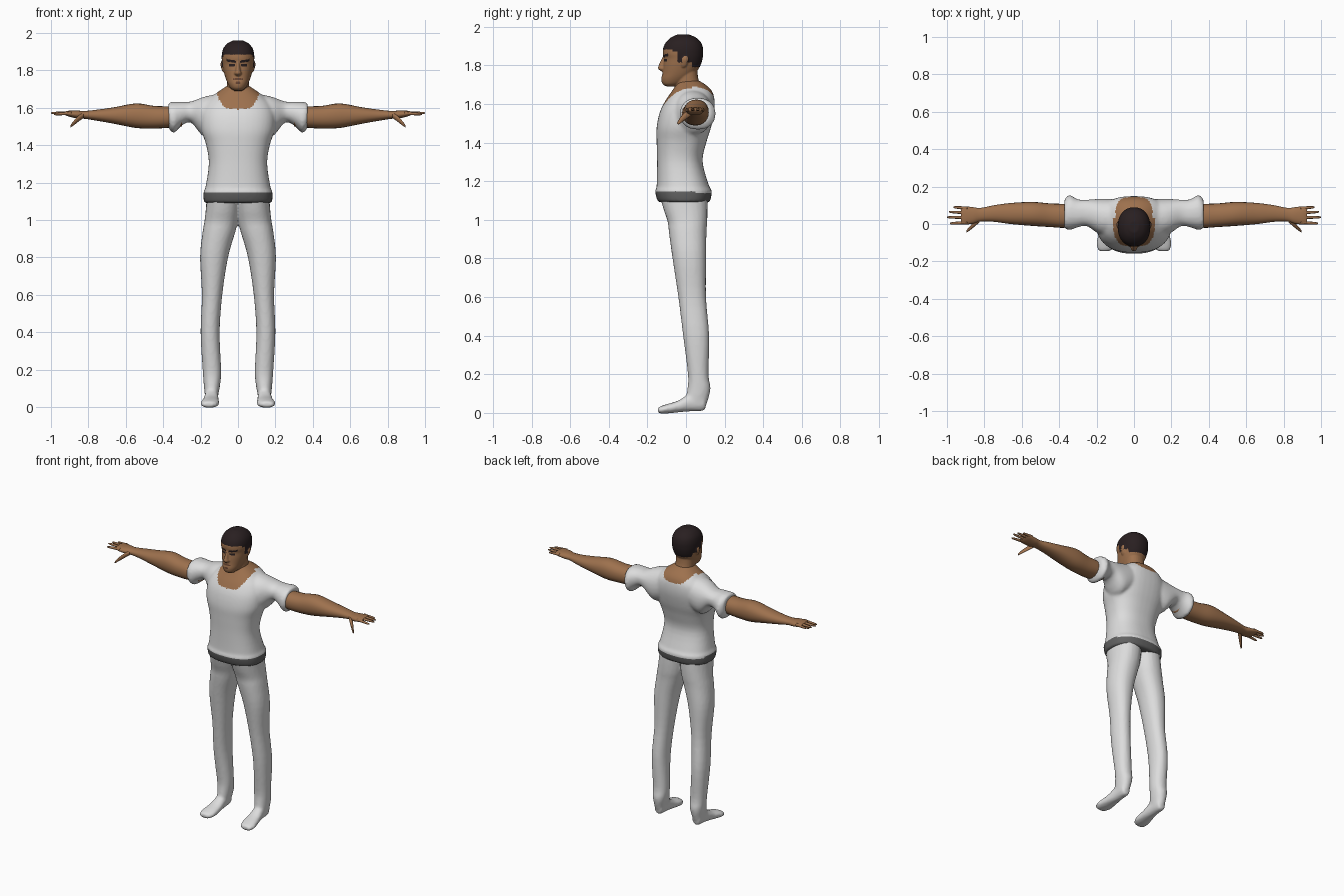
import bpy, bmesh, math

def material(name, rgb):
    m = bpy.data.materials.new(name)
    m.diffuse_color = (*rgb, 1)
    return m

CLOTH = material("white cloth", (0.72, 0.72, 0.72))
BELT = material("grey belt", (0.12, 0.12, 0.12))
SKIN = material("brown skin", (0.34, 0.165, 0.075))
HAIR = material("dark hair", (0.022, 0.014, 0.015))
LIPS = material("dark lips", (0.13, 0.055, 0.03))

def smooth_rows(rows, steps):
    """Catmull-Rom interpolation of cross-section rows."""
    out = []
    for i in range(len(rows) - 1):
        p0, p1 = rows[max(i - 1, 0)], rows[i]
        p2, p3 = rows[i + 1], rows[min(i + 2, len(rows) - 1)]
        for s in range(steps):
            t = s / steps
            out.append([0.5 * (2*b + (c - a)*t + (2*a - 5*b + 4*c - d)*t*t + (3*b - a - 3*c + d)*t**3)
                        for a, b, c, d in zip(p0, p1, p2, p3)])
    return out + [list(rows[-1])]

def loft(bm, axis, rows, side=1, n=24, power=2.2, steps=4):
    """Rows are (position, low1, high1, low2, high2) across the given axis."""
    rings = []
    for t, a0, a1, b0, b1 in smooth_rows(rows, steps):
        ring = []
        for k in range(n):
            w = 2 * math.pi * k / n
            c, s = math.cos(w), math.sin(w)
            a = (a0 + a1) / 2 + (a1 - a0) / 2 * math.copysign(abs(c) ** (2 / power), c)
            b = (b0 + b1) / 2 + (b1 - b0) / 2 * math.copysign(abs(s) ** (2 / power), s)
            x, y, z = {'x': (t, a, b), 'y': (a, t, b), 'z': (a, b, t)}[axis]
            ring.append(bm.verts.new((side * x, y, z)))
        rings.append(ring)
    for r, q in zip(rings, rings[1:]):
        for k in range(n):
            bm.faces.new((r[k], r[(k + 1) % n], q[(k + 1) % n], q[k]))
    bm.faces.new(rings[0])
    bm.faces.new(rings[-1])

def finish(bm, name, mats, rule=None, voxel=0, smooth=0):
    """Make the object, fuse its pieces, and colour its faces by a rule."""
    bmesh.ops.recalc_face_normals(bm, faces=bm.faces)
    me = bpy.data.meshes.new(name)
    bm.to_mesh(me)
    bm.free()
    ob = bpy.data.objects.new(name, me)
    bpy.context.collection.objects.link(ob)
    if voxel:
        mod = ob.modifiers.new("fuse", 'REMESH')
        mod.mode, mod.voxel_size = 'VOXEL', voxel
        mod = ob.modifiers.new("soften", 'SMOOTH')
        mod.factor, mod.iterations = 0.5, smooth
        dg = bpy.context.evaluated_depsgraph_get()
        new = bpy.data.meshes.new_from_object(ob.evaluated_get(dg))
        ob.modifiers.clear()
        ob.data = me = new
    me.materials.clear()
    for m in mats:
        me.materials.append(m)
    for p in me.polygons:
        p.use_smooth = True
        p.material_index = rule(*p.center) if rule else 0
    return ob

# Shirt: trunk and two sleeves, with belt at the hem and an open neckline
bm = bmesh.new()
trunk = [(1.09, .172, -.13, .118), (1.10, .183, -.148, .126), (1.15, .184, -.16, .134), (1.175, .174, -.152, .12),
         (1.30, .156, -.15, .086), (1.40, .17, -.152, .105), (1.48, .196, -.152, .13), (1.56, .20, -.135, .147),
         (1.62, .18, -.105, .148), (1.66, .14, -.078, .138), (1.69, .10, -.058, .115), (1.72, .055, -.04, .07)]
loft(bm, 'z', [(z, -r, r, f, b) for z, r, f, b in trunk], n=40, power=2.4)
for side in (1, -1):
    loft(bm, 'x', [(.06, -.05, .13, 1.50, 1.68), (.17, -.06, .135, 1.44, 1.662), (.25, -.012, .13, 1.52, 1.634),
                   (.30, -.018, .132, 1.505, 1.632), (.345, -.032, .155, 1.465, 1.632),
                   (.372, -.022, .13, 1.495, 1.626)], side)

def shirt_rule(x, y, z):
    if z < 1.148 - 0.012 * (y > 0.05):
        return 1
    low = 1.592 if y < 0.03 else 1.64
    return 2 if abs(x) < .112 and z > low + .05 * (abs(x) / .1) ** 4 else 0

finish(bm, "shirt", [CLOTH, BELT, SKIN], shirt_rule, .009, 4)

# Trousers with feet
bm = bmesh.new()
for side in (1, -1):
    loft(bm, 'z', [(1.12, -.02, .168, -.135, .112), (1.05, -.01, .173, -.115, .112), (.99, .0, .18, -.095, .11),
                   (.93, .016, .19, -.088, .106), (.80, .053, .203, -.07, .105), (.60, .084, .193, -.04, .104),
                   (.40, .098, .20, -.015, .12), (.20, .09, .189, .01, .117), (.13, .094, .184, .008, .127),
                   (.07, .104, .178, .0, .115), (.03, .112, .17, .01, .10)], side)
    loft(bm, 'y', [(.10, .118, .165, .02, .06), (.085, .11, .174, .01, .12), (.02, .106, .178, .008, .10),
                   (-.04, .102, .188, .003, .064), (-.10, .10, .20, -.003, .045),
                   (-.135, .115, .195, -.003, .033), (-.145, .13, .185, .004, .026)], side)
finish(bm, "trousers", [CLOTH], None, .009, 3)

# Bare arms and hands
for side, label in ((1, "left"), (-1, "right")):
    bm = bmesh.new()
    loft(bm, 'x', [(.30, -.005, .10, 1.50, 1.60), (.37, -.02, .107, 1.493, 1.607), (.45, -.016, .11, 1.489, 1.61),
                   (.545, -.01, .118, 1.492, 1.623), (.66, .0, .112, 1.514, 1.603), (.75, .012, .10, 1.53, 1.59),
                   (.82, .014, .086, 1.541, 1.583), (.86, .002, .09, 1.543, 1.585), (.905, -.003, .094, 1.553, 1.584),
                   (.925, .004, .088, 1.562, 1.58)], side)
    for y0, y1, tip, z1 in ((.084, .09, .965, 1.568), (.06, .065, .99, 1.571), (.035, .036, 1.0, 1.572), (.008, .003, .985, 1.565)):
        rows = []
        for t, r in ((0, .010), (.5, .008), (.9, .006), (1, .002)):
            x, y, z = .89 + t * (tip - .89), y0 + t * (y1 - y0), 1.571 + t * (z1 - 1.571)
            rows.append((x, y - r, y + r, z - r, z + r))
        loft(bm, 'x', rows, side, n=8, steps=2)
    # Thumb
    loft(bm, 'x', [(.825, .01, .045, 1.545, 1.575), (.85, -.012, .02, 1.527, 1.56), (.875, -.032, -.01, 1.508, 1.535),
                   (.895, -.046, -.032, 1.494, 1.508)], side, n=10)
    finish(bm, label + "_arm", [SKIN])

# Head: skull, neck, nose and ears
bm = bmesh.new()
skull = [(1.692, .022, -.105, -.05), (1.705, .04, -.122, -.02), (1.73, .055, -.128, .02), (1.76, .067, -.122, .05),
         (1.80, .078, -.118, .075), (1.835, .084, -.114, .086), (1.86, .087, -.12, .089), (1.89, .086, -.118, .088),
         (1.92, .077, -.104, .077), (1.945, .055, -.077, .05), (1.96, .025, -.045, .015)]
loft(bm, 'z', [(z, -r, r, f, b) for z, r, f, b in skull], n=40)
loft(bm, 'z', [(1.60, -.075, .075, -.06, .10), (1.66, -.066, .066, -.06, .098), (1.71, -.06, .06, -.055, .07),
               (1.76, -.058, .058, -.05, .06), (1.82, -.055, .055, -.04, .06)])
loft(bm, 'z', [(1.77, -.012, .012, -.128, -.09), (1.783, -.02, .02, -.145, -.09), (1.80, -.014, .014, -.142, -.09),
               (1.835, -.009, .009, -.126, -.09), (1.85, -.008, .008, -.118, -.09)], n=16)
for side in (1, -1):
    loft(bm, 'z', [(1.79, .068, .080, -.022, -.008), (1.80, .07, .086, -.026, .004), (1.83, .074, .094, -.024, .014),
                   (1.848, .076, .09, -.016, .01)], side, n=12)

def head_rule(x, y, z):
    ax = abs(x)
    if y < -.07:
        if .012 < ax < .062 and abs(z - 1.845 - .2 * (ax - .012)) < .006:
            return 1  # brows
        if .017 < ax < .048 and abs(z - 1.828) < .0055:
            return 1  # eyes
        if ax < .026 and abs(z - 1.755) < .0045 or ax < .012 and abs(z - 1.735) < .005:
            return 2  # mouth and chin tuft
        return 1 if z > 1.882 else 0
    if ax > .0885 and z < 1.85:
        return 0      # ears
    if y < -.045:
        return 1 if z > 1.872 else 0
    return 1 if z > (1.815 if y < .03 else 1.79) else 0

finish(bm, "head", [SKIN, HAIR, LIPS], head_rule, .0042, 3)
